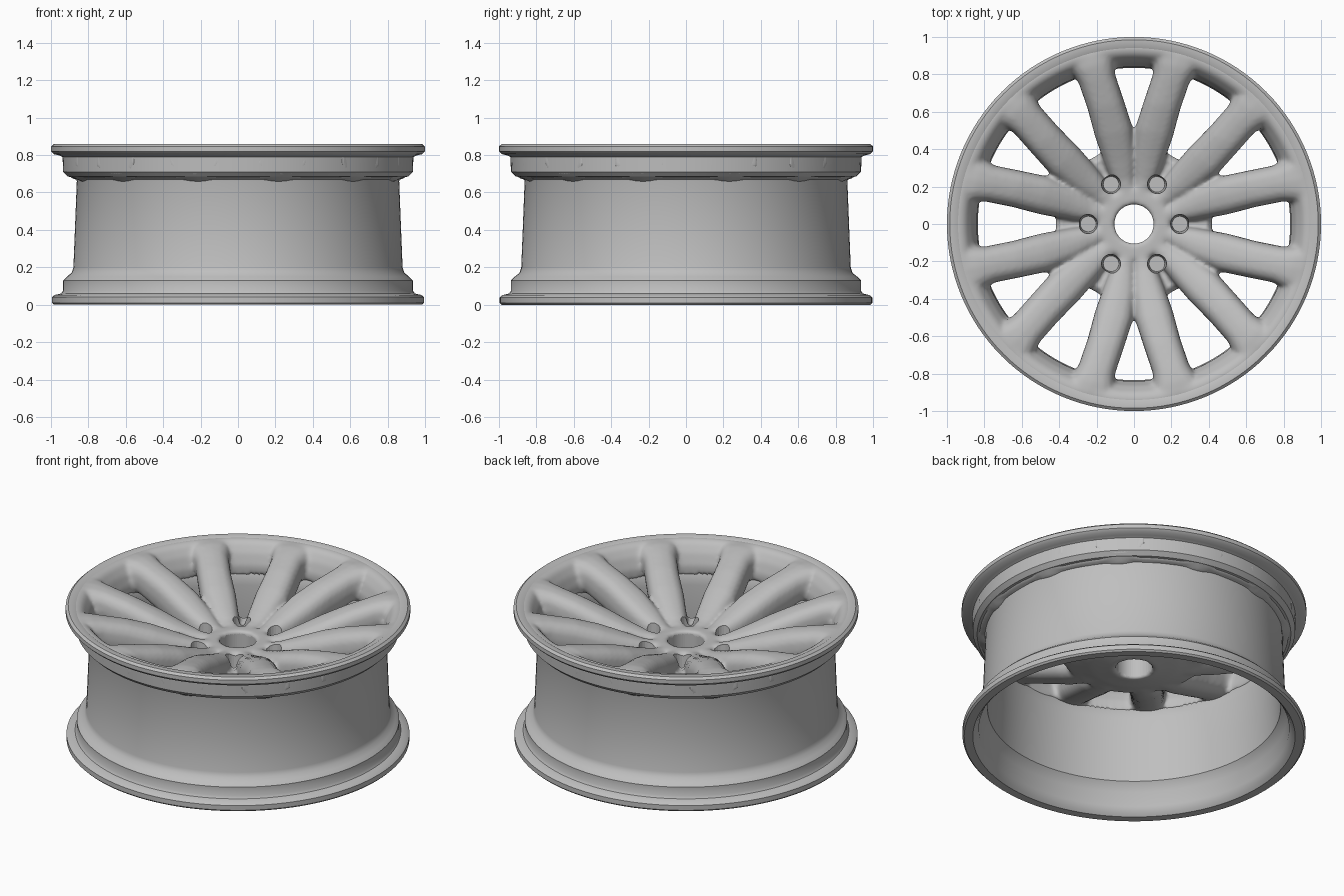
import bpy, bmesh, math

cube = bpy.data.objects.get("Cube")
if cube:
    bpy.data.objects.remove(cube, do_unlink=True)

metal = bpy.data.materials.new("satin grey metal")
metal.use_nodes = True
GREY = (0.52, 0.52, 0.52, 1)
metal.diffuse_color = GREY
metal.node_tree.nodes["Principled BSDF"].inputs["Base Color"].default_value = GREY


def loft(bm, rings, loop):
    """Skin equal-length rings of points; close into a loop or cap the ends."""
    rows = [[bm.verts.new(p) for p in ring] for ring in rings]
    n = len(rows[0])
    pairs = list(zip(rows, rows[1:])) + ([(rows[-1], rows[0])] if loop else [])
    for a, b in pairs:
        for i in range(n):
            j = (i + 1) % n
            bm.faces.new((a[i], a[j], b[j], b[i]))
    if not loop:
        bm.faces.new(rows[0])
        bm.faces.new(rows[-1])


def lathe(bm, profile, segments=96):
    angles = [math.tau * k / segments for k in range(segments)]
    loft(bm, [[(r * math.cos(a), r * math.sin(a), z) for r, z in profile]
              for a in angles], True)


def finish(bm, name):
    bmesh.ops.recalc_face_normals(bm, faces=bm.faces)
    mesh = bpy.data.meshes.new(name)
    bm.to_mesh(mesh)
    bm.free()
    obj = bpy.data.objects.new(name, mesh)
    obj.data.materials.append(metal)
    bpy.context.collection.objects.link(obj)
    return obj


def shade(obj, degrees):
    bpy.ops.object.select_all(action='DESELECT')
    bpy.context.view_layer.objects.active = obj
    obj.select_set(True)
    bpy.ops.object.shade_smooth_by_angle(angle=math.radians(degrees))


# Barrel with both flanges, bead seats and the drop well
bm = bmesh.new()
lathe(bm, [
    (.985, 0), (.995, .01), (.995, .04), (.98, .052), (.945, .06),
    (.935, .075), (.935, .13), (.915, .15), (.89, .17), (.88, .2),
    (.872, .4), (.862, .66), (.868, .68), (.91, .685), (.935, .71),
    (.938, .79), (.955, .798), (.985, .805), (1, .82), (1, .845),
    (.985, .858), (.95, .858), (.92, .84), (.89, .74), (.845, .67),
    (.835, .6), (.84, .4), (.85, .19), (.89, .14), (.9, .05),
    (.92, .015), (.935, 0)], 128)
shade(finish(bm, "barrel"), 35)

# Wheel face: outer ring, hub and spokes, melted into one casting
bm = bmesh.new()
lathe(bm, [(.975, .85), (.93, .855), (.9, .84), (.865, .79), (.84, .72),
           (.84, .66), (.9, .68), (.92, .81)])
lathe(bm, [(.105, .645), (.18, .645), (.21, .6), (.3, .585), (.39, .6),
           (.42, .57), (.41, .525), (.25, .475), (.15, .455), (.105, .445)])

# Spoke stations: radius, angle from pair centre, half width, top, bottom
STATIONS = [(.14, 13, .04, .64, .48), (.24, 13, .065, .655, .48),
            (.35, 12, .088, .695, .50), (.5, 12.3, .104, .755, .54),
            (.65, 13.3, .1, .805, .59), (.8, 14.3, .1, .842, .64),
            (.87, 14.6, .118, .855, .66), (.93, 14.8, .15, .856, .7)]


def spoke(bm, centre, side):
    rings = []
    for r, deg, half, top, bottom in STATIONS:
        a = math.radians(centre + side * deg)
        ring = []
        for k in range(16):
            t = math.tau * k / 16
            c, s = math.cos(t), math.sin(t)
            w = half * math.copysign(abs(c) ** .75, c)
            z = (top + bottom) / 2 + (top - bottom) / 2 * math.copysign(abs(s) ** .75, s)
            ring.append((r * math.cos(a) - w * math.sin(a),
                         r * math.sin(a) + w * math.cos(a), z))
        rings.append(ring)
    loft(bm, rings, False)


for pair in range(6):
    for side in (-1, 1):
        spoke(bm, 30 + 60 * pair, side)
face = finish(bm, "spoked_face")

# Bolt pockets between the spoke pairs, and the centre bore
bm = bmesh.new()
for k in range(6):
    a = math.radians(60 * k)
    hole = bmesh.ops.create_cone(bm, cap_ends=True, segments=20, radius1=.042,
                                 radius2=.06, depth=.25)["verts"]
    bmesh.ops.translate(bm, verts=hole,
                        vec=(.245 * math.cos(a), .245 * math.sin(a), .645))
bore = bmesh.ops.create_cone(bm, cap_ends=True, segments=48, radius1=.105,
                             radius2=.105, depth=.6)["verts"]
bmesh.ops.translate(bm, verts=bore, vec=(0, 0, .55))
cutter = finish(bm, "hole_cutter")
cutter.hide_render = True
cutter.hide_viewport = True
cutter.display_type = 'WIRE'

remesh = face.modifiers.new("melt", 'REMESH')
remesh.mode = 'VOXEL'
remesh.voxel_size = .013
remesh.use_smooth_shade = True
smooth = face.modifiers.new("soften", 'SMOOTH')
smooth.factor = .5
smooth.iterations = 5
cut = face.modifiers.new("holes", 'BOOLEAN')
cut.operation = 'DIFFERENCE'
cut.solver = 'EXACT'
cut.object = cutter
shade(face, 40)
